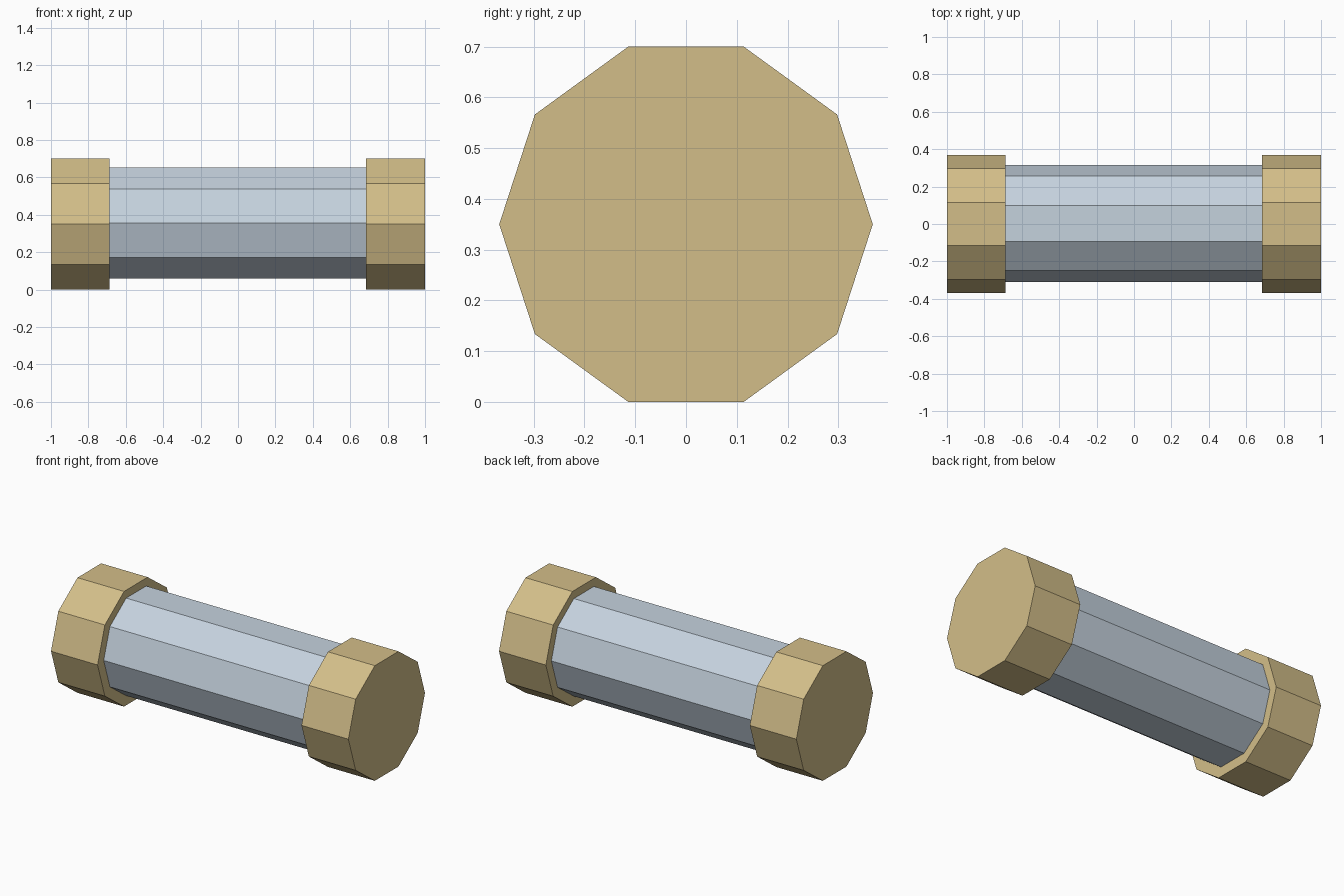
import bpy
import bmesh
from math import cos, sin, tau

cube = bpy.data.objects.get("Cube")
if cube:
    bpy.data.objects.remove(cube, do_unlink=True)

SIDES = 10


def make_material(name, rgb):
    mat = bpy.data.materials.new(name)
    mat.use_nodes = True
    color = (*rgb, 1.0)
    mat.diffuse_color = color
    mat.node_tree.nodes["Principled BSDF"].inputs["Base Color"].default_value = color
    return mat


def prism_along_x(name, x0, x1, radius, y, z, mat):
    """Closed flat-sided prism along x, with corners pointing to +y and -y."""
    bm = bmesh.new()
    angles = [tau * i / SIDES for i in range(SIDES)]
    ring = [bm.verts.new((x0, y + radius * cos(a), z + radius * sin(a))) for a in angles]
    start = bm.faces.new(ring)
    # keep the start face so the prism is closed at both ends
    copy = bmesh.ops.extrude_face_region(bm, geom=[start], use_keep_orig=True)
    end_verts = [g for g in copy["geom"] if isinstance(g, bmesh.types.BMVert)]
    bmesh.ops.translate(bm, verts=end_verts, vec=(x1 - x0, 0, 0))
    bmesh.ops.recalc_face_normals(bm, faces=bm.faces)
    mesh = bpy.data.meshes.new(name)
    bm.to_mesh(mesh)
    bm.free()
    mesh.materials.append(mat)
    obj = bpy.data.objects.new(name, mesh)
    bpy.context.collection.objects.link(obj)
    return obj


brass = make_material("brass", (0.65, 0.515, 0.25))
glass = make_material("pale_blue_glass", (0.56, 0.645, 0.73))

# Tube, ending just inside the caps
prism_along_x("glass_tube", -0.72, 0.72, 0.312, 0.003, 0.355, glass)

# End caps
prism_along_x("right_end_cap", -1.0, -0.687, 0.368, 0, 0.35, brass)
prism_along_x("left_end_cap", 0.685, 1.0, 0.368, 0, 0.35, brass)
